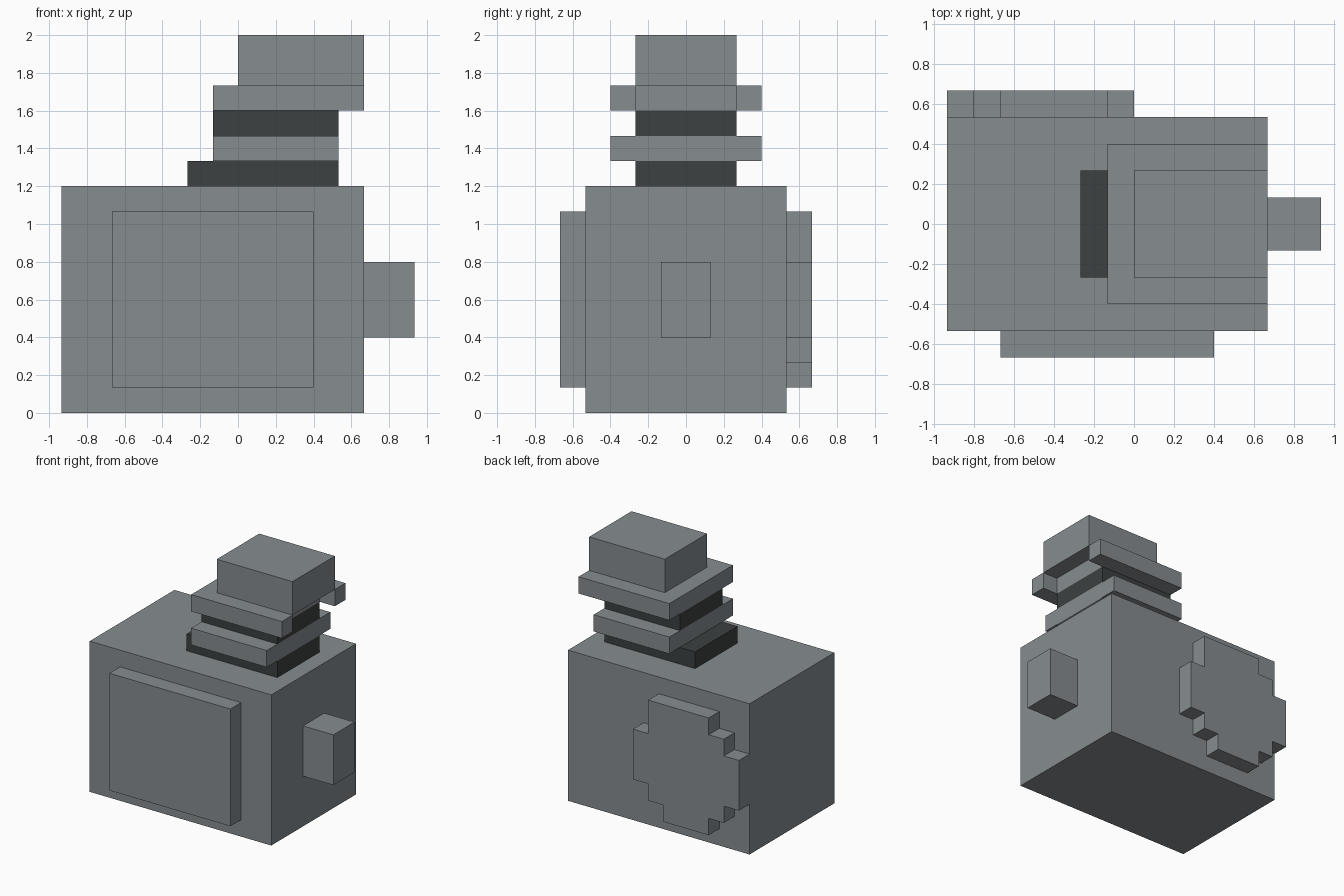
import bpy
import bmesh

U = 2 / 15  # one block of the grid

cube = bpy.data.objects.get("Cube")
if cube:
    bpy.data.objects.remove(cube, do_unlink=True)


def make_material(name, rgb):
    mat = bpy.data.materials.new(name)
    mat.use_nodes = True
    mat.diffuse_color = (*rgb, 1)
    bsdf = next(n for n in mat.node_tree.nodes if n.type == "BSDF_PRINCIPLED")
    bsdf.inputs["Base Color"].default_value = (*rgb, 1)
    return mat


grey = make_material("steel grey", (0.238, 0.262, 0.275))
dark = make_material("charcoal", (0.045, 0.052, 0.052))


def prism(name, outline, start, depth, axis, mat):
    """Extrude an outline, in block units, along y or z."""
    bm = bmesh.new()
    if axis == "z":
        points = [(a * U, b * U, start * U) for a, b in outline]
        offset = (0, 0, depth * U)
    else:
        points = [(a * U, start * U, b * U) for a, b in outline]
        offset = (0, depth * U, 0)
    face = bm.faces.new([bm.verts.new(p) for p in points])
    grown = bmesh.ops.extrude_face_region(bm, geom=[face], use_keep_orig=True)
    moved = [v for v in grown["geom"] if isinstance(v, bmesh.types.BMVert)]
    bmesh.ops.translate(bm, verts=moved, vec=offset)
    bmesh.ops.recalc_face_normals(bm, faces=bm.faces)
    mesh = bpy.data.meshes.new(name)
    bm.to_mesh(mesh)
    bm.free()
    mesh.materials.append(mat)
    obj = bpy.data.objects.new(name, mesh)
    bpy.context.collection.objects.link(obj)
    return obj


def box(name, x, y, z, mat):
    outline = [(x[0], y[0]), (x[1], y[0]), (x[1], y[1]), (x[0], y[1])]
    return prism(name, outline, z[0], z[1] - z[0], "z", mat)


# Main housing with its front plate and side knob
box("housing", (-7, 5), (-4, 4), (0, 9), grey)
box("front_plate", (-5, 3), (-5, -4), (1, 8), grey)
box("side_knob", (5, 7), (-1, 1), (3, 6), grey)

# Stacked neck
box("neck_base", (-2, 4), (-2, 2), (9, 10), dark)
box("lower_collar", (-1, 4), (-3, 3), (10, 11), grey)
box("neck_core", (-1, 4), (-2, 2), (11, 12), dark)

# Upper collar, notched on one side
half = [(4, 2), (5, 2), (5, 3), (-1, 3)]
collar = half + [(x, -y) for x, y in reversed(half)]
prism("upper_collar", collar, 12, 1, "z", grey)

# Cap overhanging the notch
box("cap", (0, 5), (-2, 2), (13, 15), grey)

# Stepped disc on the back: bottom and top height of each column from x = -7
columns = [(3, 6), (2, 7), (1, 8), (1, 8), (1, 8), (2, 8), (3, 6)]
lower, upper = [], []
for i, (bottom, top) in enumerate(columns):
    for path, z in ((lower, bottom), (upper, top)):
        if path and path[-1][1] == z:
            path.pop()  # keep level runs as a single edge
        else:
            path.append((i - 7, z))
        path.append((i - 6, z))
prism("back_disc", lower + upper[::-1], 4, 1, "y", grey)
